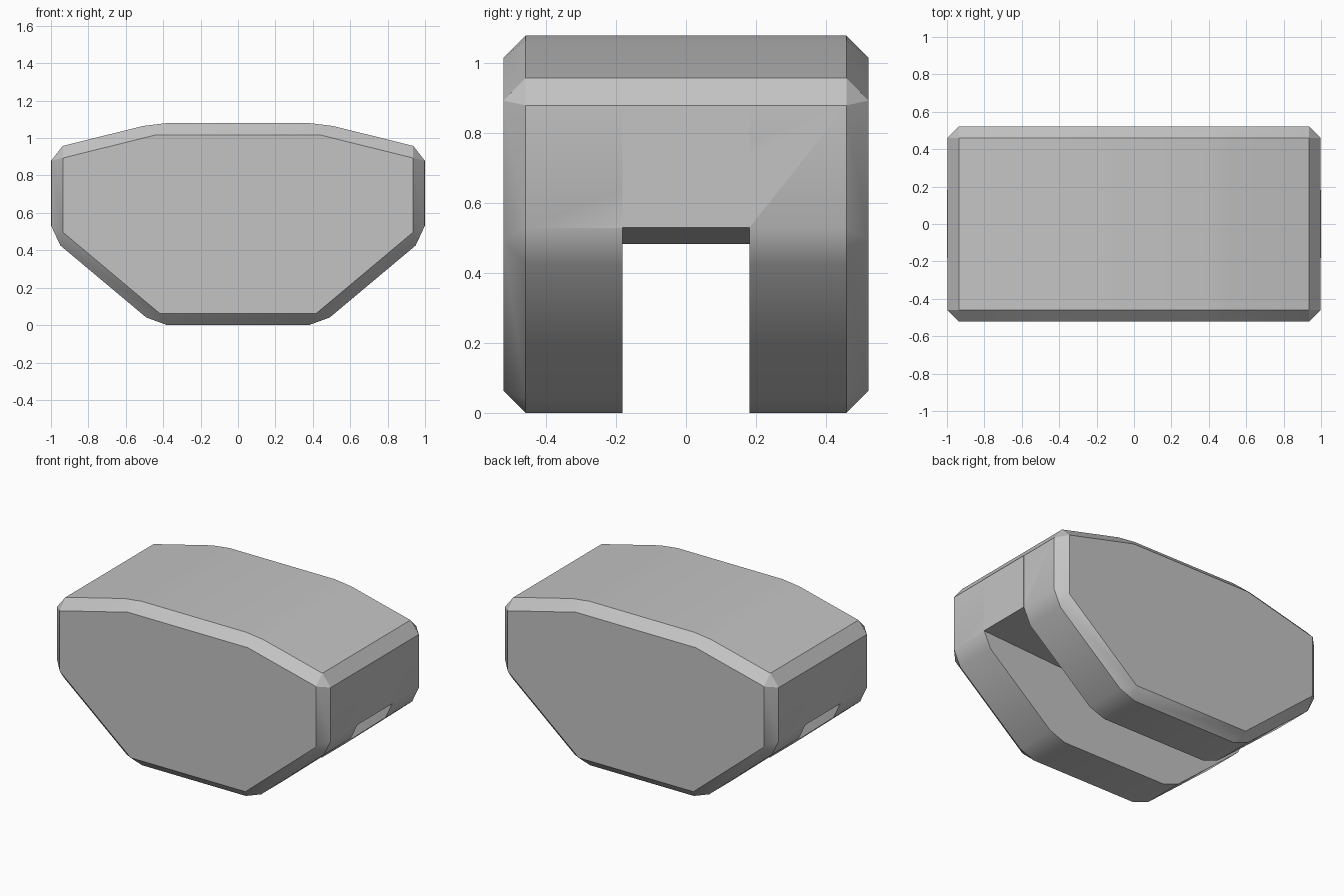
import bpy, bmesh, math
from mathutils import Vector

cube = bpy.data.objects.get("Cube")
if cube:
    bpy.data.objects.remove(cube, do_unlink=True)

# Single plain grey
grey = bpy.data.materials.new("plain_grey")
grey.use_nodes = True
colour = (0.55, 0.55, 0.55, 1)
grey.diffuse_color = colour
grey.node_tree.nodes["Principled BSDF"].inputs["Base Color"].default_value = colour


def prism(name, half_profile, half_depth, bevel=0):
    """Mirror a right-hand x,z profile (top to bottom) and extrude it along y."""
    outline = half_profile + [(-x, z) for x, z in reversed(half_profile)]
    bm = bmesh.new()
    face = bm.faces.new([bm.verts.new((x, -half_depth, z)) for x, z in outline])
    new = bmesh.ops.extrude_face_region(bm, geom=[face])["geom"]
    bmesh.ops.translate(bm, vec=Vector((0, 2 * half_depth, 0)),
                        verts=[v for v in new if isinstance(v, bmesh.types.BMVert)])
    bmesh.ops.recalc_face_normals(bm, faces=bm.faces)
    if bevel:
        bmesh.ops.bevel(bm, geom=bm.edges[:], offset=bevel, offset_type='OFFSET',
                        segments=1, profile=0.5, affect='EDGES')
    mesh = bpy.data.meshes.new(name)
    bm.to_mesh(mesh)
    bm.free()
    mesh.materials.append(grey)
    ob = bpy.data.objects.new(name, mesh)
    bpy.context.collection.objects.link(ob)
    return ob


# Chamfered eight-sided body
body = prism("body", [(0.445, 1.08), (0.998, 0.943), (0.998, 0.466), (0.442, 0)],
             0.522, 0.063)

# Channel through the underside, with a shallow sagging roof
cutter = prism("channel_cutter", [(0.15, 0.483), (1.0, 0.53), (1.1, 0.535), (1.1, -0.2)], 0.181)
cutter.hide_render = True
cutter.hide_viewport = True
cut = body.modifiers.new("channel", 'BOOLEAN')
cut.operation = 'DIFFERENCE'
cut.solver = 'EXACT'
cut.object = cutter

bpy.context.view_layer.objects.active = body
body.select_set(True)
bpy.ops.object.modifier_apply(modifier="channel")
bpy.data.objects.remove(cutter, do_unlink=True)
bpy.ops.object.shade_smooth_by_angle(angle=math.radians(30))

# Thin raised panel above each channel mouth
for side, sign in (("left", 1), ("right", -1)):
    panel = prism(side + "_end_panel", [(0.002, 0.88), (0.002, 0.53)], 0.181)
    panel.location.x = sign * 0.998
